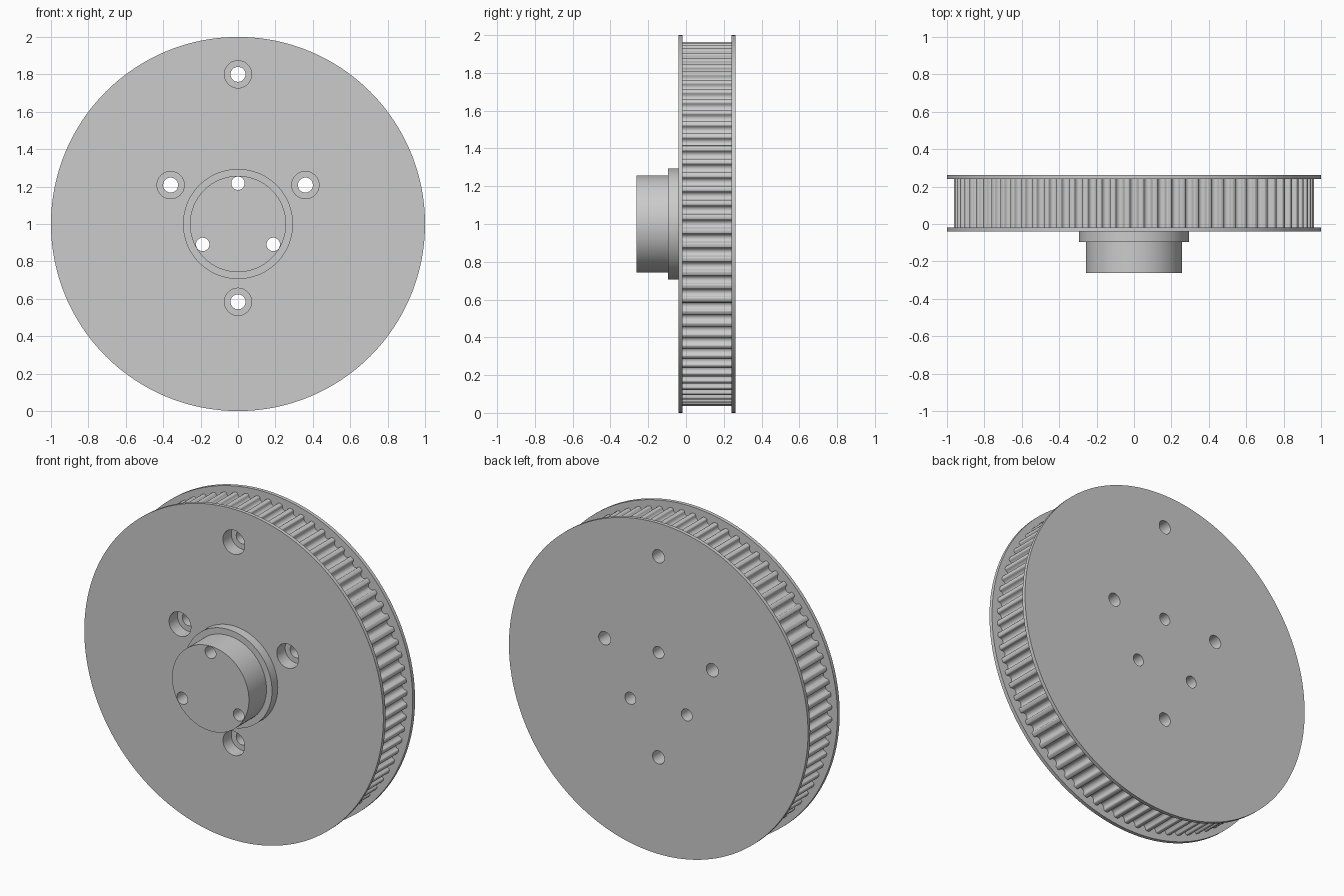
import bpy, bmesh
from math import sin, cos, pi, radians
from mathutils import Matrix, Vector

default = bpy.data.objects.get("Cube")
if default:
    bpy.data.objects.remove(default, do_unlink=True)

CENTRE_Z = 1.0
FRONT, BACK = -0.04, 0.263      # outer faces of the wheel
RIM = 0.022                     # flange thickness
TEETH, TIP = 80, 0.963

grey = bpy.data.materials.new("plain grey")
grey.use_nodes = True
colour = (0.6, 0.6, 0.6, 1)
grey.diffuse_color = colour
grey.node_tree.nodes["Principled BSDF"].inputs["Base Color"].default_value = colour


def make_object(name, bm):
    bmesh.ops.recalc_face_normals(bm, faces=bm.faces[:])
    mesh = bpy.data.meshes.new(name)
    bm.to_mesh(mesh)
    bm.free()
    mesh.materials.append(grey)
    obj = bpy.data.objects.new(name, mesh)
    bpy.context.collection.objects.link(obj)
    return obj


def discs(name, radius, y0, y1, centres=((0, 0),), sides=128):
    """Cylinders along y at (x, z) offsets from the wheel axis."""
    bm = bmesh.new()
    for x, z in centres:
        place = Matrix.Translation((x, (y0 + y1) / 2, CENTRE_Z + z))
        bmesh.ops.create_cone(bm, cap_ends=True, segments=sides, radius1=radius,
                              radius2=radius, depth=y1 - y0,
                              matrix=place @ Matrix.Rotation(pi / 2, 4, 'X'))
    return make_object(name, bm)


def groove_outline():
    """One rounded belt groove as (sideways, depth) points."""
    half, fillet = 0.022, 0.009
    left = [(-half - fillet + fillet * sin(a), fillet - fillet * cos(a))
            for a in (radians(30 * i) for i in range(3))]
    bottom = [(-half * cos(a), fillet + half * sin(a))
              for a in (pi * i / 8 for i in range(9))]
    return left + bottom + [(-t, d) for t, d in reversed(left)]


def toothed_ring(name, y0, y1):
    bm = bmesh.new()
    verts = []
    for k in range(TEETH):
        a = 2 * pi * k / TEETH
        for t, d in groove_outline():
            r = TIP - d
            verts.append(bm.verts.new((t * cos(a) + r * sin(a), y0,
                                       CENTRE_Z + r * cos(a) - t * sin(a))))
    face = bm.faces.new(verts)
    moved = bmesh.ops.extrude_face_region(bm, geom=[face], use_keep_orig=True)["geom"]
    bmesh.ops.translate(bm, vec=Vector((0, y1 - y0, 0)),
                        verts=[g for g in moved if isinstance(g, bmesh.types.BMVert)])
    return make_object(name, bm)


def polar(radius, degrees):
    return radius * cos(radians(degrees)), radius * sin(radians(degrees))


def cut(obj, cutters):
    bpy.context.view_layer.objects.active = obj
    for cutter in cutters:
        mod = obj.modifiers.new("holes", 'BOOLEAN')
        mod.operation = 'DIFFERENCE'
        mod.solver = 'EXACT'
        mod.object = cutter
        bpy.ops.object.modifier_apply(modifier=mod.name)


# Wheel and hub
front_flange = discs("front_flange", 1.0, FRONT, FRONT + RIM, sides=192)
back_flange = discs("back_flange", 1.0, BACK - RIM, BACK, sides=192)
belt_ring = toothed_ring("toothed_ring", FRONT + RIM, BACK - RIM)
collar = discs("hub_collar", 0.294, -0.095, FRONT)
hub = discs("hub", 0.257, -0.263, -0.095)

# Hole cutters: three through the hub, four counterbored in the wheel
bolt_spots = [(0, 0.8)] + [polar(0.416, a) for a in (30, 150, 270)]
hub_spots = [polar(0.218, a) for a in (90, 210, 330)]
bolt_holes = discs("bolt_hole_cutter", 0.04, -0.5, 0.5, bolt_spots, 32)
counterbores = discs("counterbore_cutter", 0.073, -0.5, FRONT + 0.08, bolt_spots, 40)
hub_holes = discs("hub_hole_cutter", 0.036, -0.5, 0.5, hub_spots, 32)
cutters = [bolt_holes, counterbores, hub_holes]

for part in (front_flange, belt_ring):
    cut(part, cutters)
cut(back_flange, [bolt_holes, hub_holes])
for part in (collar, hub):
    cut(part, [hub_holes])
for cutter in cutters:
    bpy.data.objects.remove(cutter, do_unlink=True)

# Smooth the curved walls, keep the edges crisp
bpy.ops.object.select_all(action='DESELECT')
for part in (front_flange, back_flange, belt_ring, collar, hub):
    part.select_set(True)
bpy.context.view_layer.objects.active = hub
bpy.ops.object.shade_smooth_by_angle(angle=radians(35))
